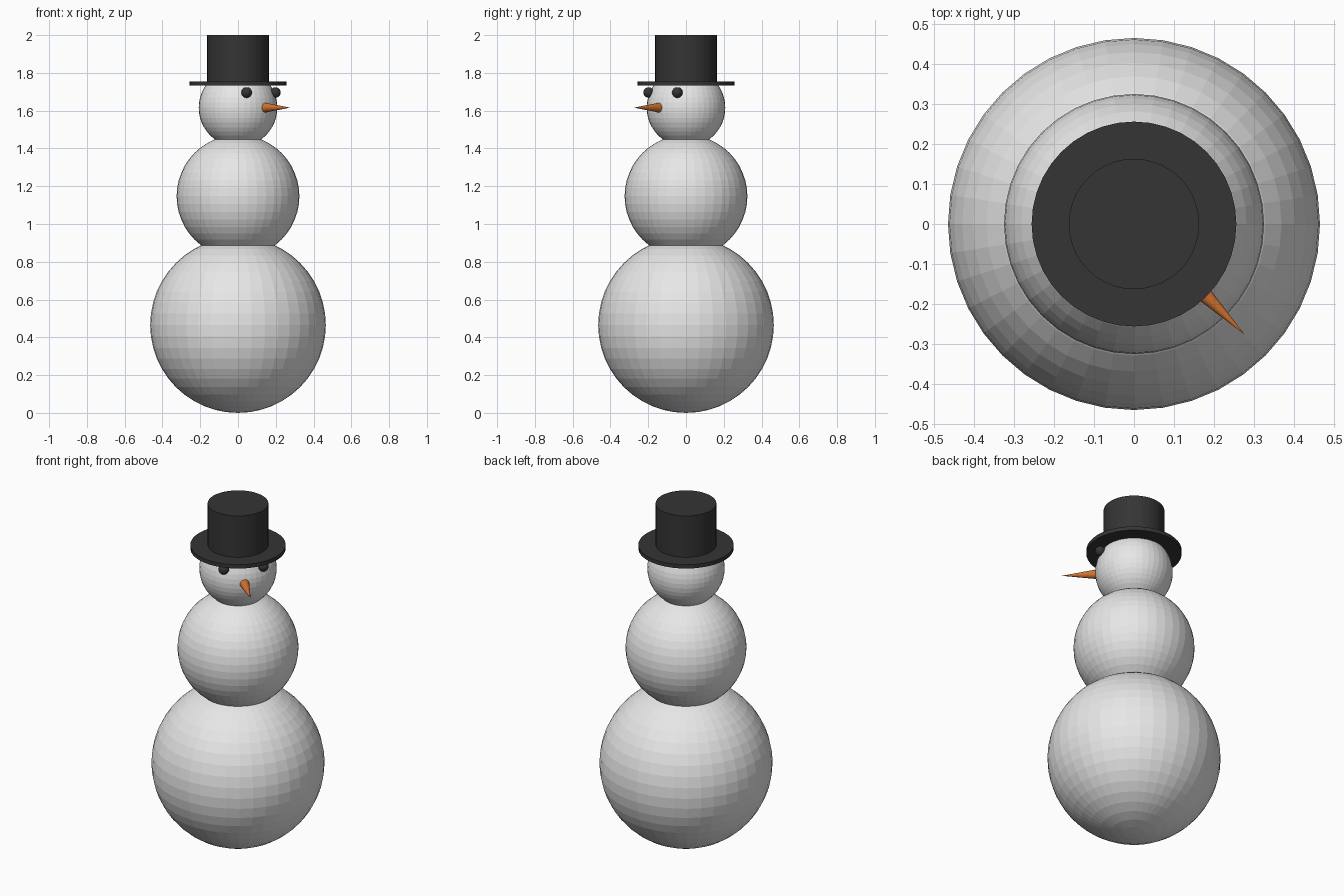
import bpy
from math import pi, cos, sin
from mathutils import Vector

cube = bpy.data.objects.get("Cube")
if cube:
    bpy.data.objects.remove(cube, do_unlink=True)


def material(name, colour):
    mat = bpy.data.materials.new(name)
    mat.use_nodes = True
    mat.diffuse_color = colour
    mat.node_tree.nodes["Principled BSDF"].inputs["Base Color"].default_value = colour
    return mat


snow = material("snow white", (0.80, 0.80, 0.80, 1))
felt = material("felt black", (0.035, 0.035, 0.035, 1))
coal = material("coal black", (0.035, 0.035, 0.035, 1))
carrot = material("carrot orange", (0.65, 0.17, 0.03, 1))


def finish(name, mat):
    obj = bpy.context.object
    obj.name = obj.data.name = name
    obj.data.materials.append(mat)
    return obj


def ball(name, radius, centre, mat, segments=40, rings=24):
    bpy.ops.mesh.primitive_uv_sphere_add(
        segments=segments, ring_count=rings, radius=radius, location=centre)
    return finish(name, mat)


def disc(name, radius, bottom, top, mat):
    bpy.ops.mesh.primitive_cylinder_add(
        vertices=40, radius=radius, depth=top - bottom,
        location=(0, 0, (bottom + top) / 2))
    return finish(name, mat)


# Stacked snowballs
HEAD_Z = 1.616
ball("lower_body", 0.465, (0, 0, 0.465), snow)
ball("upper_body", 0.325, (0, 0, 1.147), snow)
ball("head", 0.208, (0, 0, HEAD_Z), snow)

# Top hat
disc("hat_brim", 0.256, 1.732, 1.755, felt)
disc("hat_crown", 0.163, 1.745, 2.0, felt)

# The face looks along the diagonal between +x and -y
facing = -pi / 4
spread = 0.56
for name, side in (("left_eye", 1), ("right_eye", -1)):
    angle = facing + side * spread
    ball(name, 0.028, (0.203 * cos(angle), 0.203 * sin(angle), 1.696), coal, 24, 16)

# Carrot nose
direction = Vector((cos(facing), sin(facing), 0))
base, tip = 0.19, 0.39
bpy.ops.mesh.primitive_cone_add(
    vertices=24, radius1=0.0275, radius2=0, depth=tip - base,
    location=direction * (base + tip) / 2 + Vector((0, 0, HEAD_Z)),
    rotation=direction.to_track_quat("Z", "Y").to_euler())
finish("carrot_nose", carrot)
